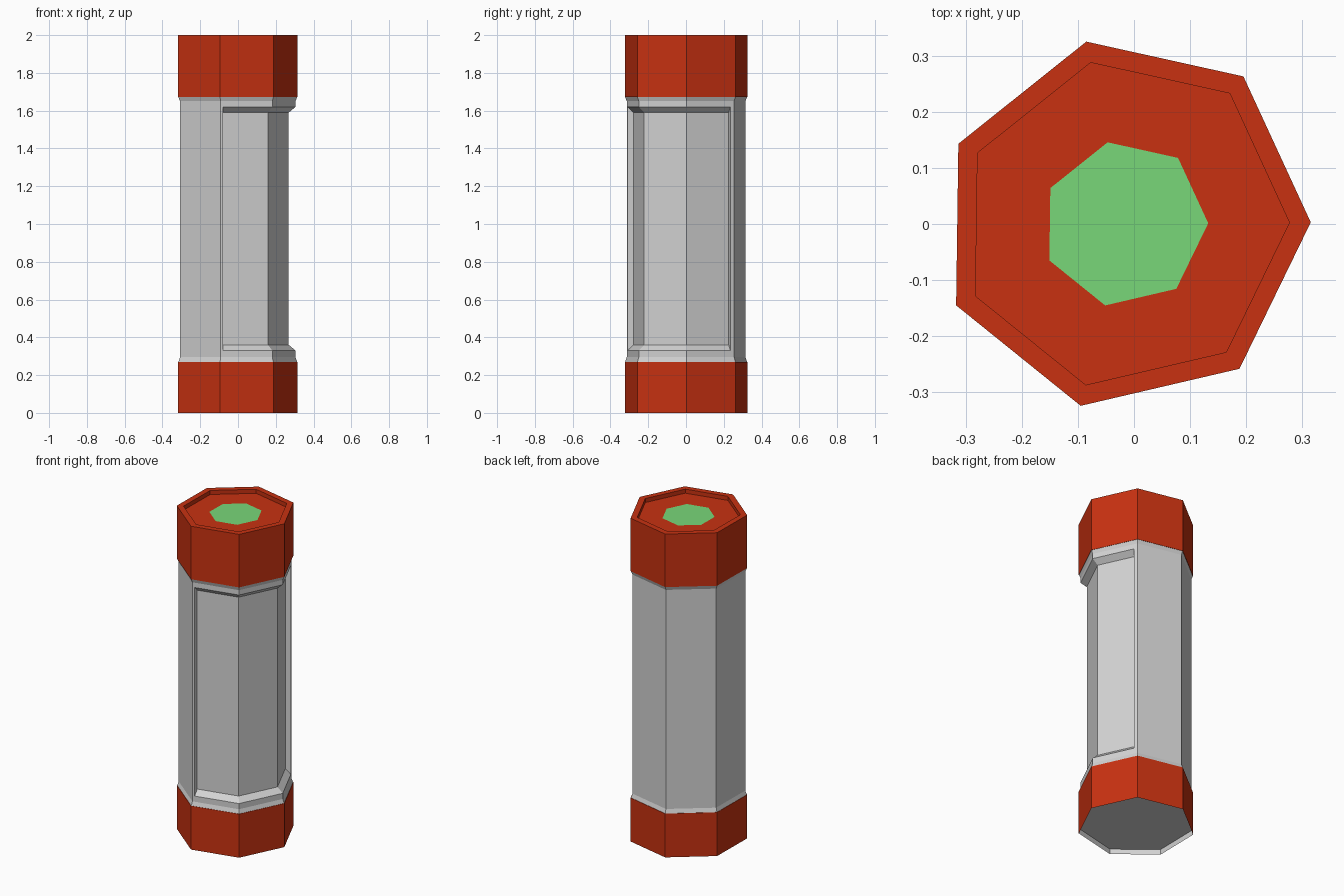
import bpy
from mathutils import Vector

if "Cube" in bpy.data.objects:
    bpy.data.objects.remove(bpy.data.objects["Cube"])

# slightly irregular seven-sided outline, counter-clockwise from the +x corner
CENTRE = Vector((-0.016, 0.0))
OUTLINE = [Vector(p) for p in ((0.315, 0.003), (0.195, 0.263), (-0.085, 0.325), (-0.313, 0.143),
                               (-0.317, -0.145), (-0.095, -0.324), (0.188, -0.258))]


def material(name, rgb):
    m = bpy.data.materials.new(name)
    m.diffuse_color = (*rgb, 1)
    m.use_nodes = True
    m.node_tree.nodes["Principled BSDF"].inputs["Base Color"].default_value = m.diffuse_color
    return m


red = material("red", (0.577, 0.031, 0.0055))
gray = material("light gray", (0.65, 0.65, 0.65))
green = material("green", (0.19, 0.68, 0.19))


def ring(points, scale, z):
    """Outline scaled about the centre, at height z."""
    return [(*(CENTRE + (p - CENTRE) * scale), z) for p in points]


def make(name, verts, faces, mats, indices=None):
    mesh = bpy.data.meshes.new(name)
    mesh.from_pydata(verts, [], faces)
    for m in mats:
        mesh.materials.append(m)
    if indices:
        mesh.polygons.foreach_set("material_index", indices)
    mesh.update()
    obj = bpy.data.objects.new(name, mesh)
    bpy.context.collection.objects.link(obj)
    return obj


def loft(points, levels, skip=lambda band, i: False):
    """Quads between successive (scale, z) rings."""
    n, verts, faces, bands = len(points), [], [], []
    for s, z in levels:
        verts += ring(points, s, z)
    for b in range(len(levels) - 1):
        for i in range(n):
            if not skip(b, i):
                j = (i + 1) % n
                faces.append((b * n + i, b * n + j, (b + 1) * n + j, (b + 1) * n + i))
                bands.append(b)
    return verts, faces, bands


# top cap: red shell, raised rim, recessed floor with green centre
verts, faces, bands = loft(OUTLINE, [(0.97, 1.67), (1, 1.672), (1, 2), (0.885, 2), (0.885, 1.975), (0.448, 1.975)])
faces.append(tuple(range(35, 42)))
make("top_cap", verts, faces, [red, green], [0] * len(bands) + [1])

# bottom cap: red shell with gray recessed underside
verts, faces, bands = loft(OUTLINE, [(0.99, 0.03), (1, 0), (1, 0.27), (0.97, 0.272)])
faces.append(tuple(reversed(range(7))))
make("bottom_cap", verts, faces, [red, gray], [1 if b == 0 else 0 for b in bands] + [1])

# body: tube with chamfered ends and an opening across three sides
P = OUTLINE
body_outline = [P[5].lerp(P[6], 0.05), P[6], P[0], P[1].lerp(P[0], 0.08), P[1], P[2], P[3], P[4], P[5]]
BODY, PANEL = 0.968, 0.86
LOW, HIGH = (0.33, 0.36), (1.62, 1.59)
verts, faces, bands = loft(
    body_outline,
    [(0.995, 0.27), (BODY, 0.295), (BODY, LOW[0]), (BODY, HIGH[0]), (BODY, 1.65), (0.995, 1.672)],
    skip=lambda band, i: band == 2 and i < 3)
make("body", verts, faces, [gray])

# recessed panel: sloped lips, inner wall and two end walls
edge = body_outline[:4]
inner = [P[5], P[6], P[0], P[1]]
verts = ring(edge, BODY, LOW[0]) + ring(inner, PANEL, LOW[1]) + ring(inner, PANEL, HIGH[1]) + ring(edge, BODY, HIGH[0])
faces = [(r * 4 + i, r * 4 + i + 1, r * 4 + i + 5, r * 4 + i + 4) for r in range(3) for i in range(3)]
faces += [(0, 4, 8, 12), (3, 15, 11, 7)]
make("recessed_panel", verts, faces, [gray])
